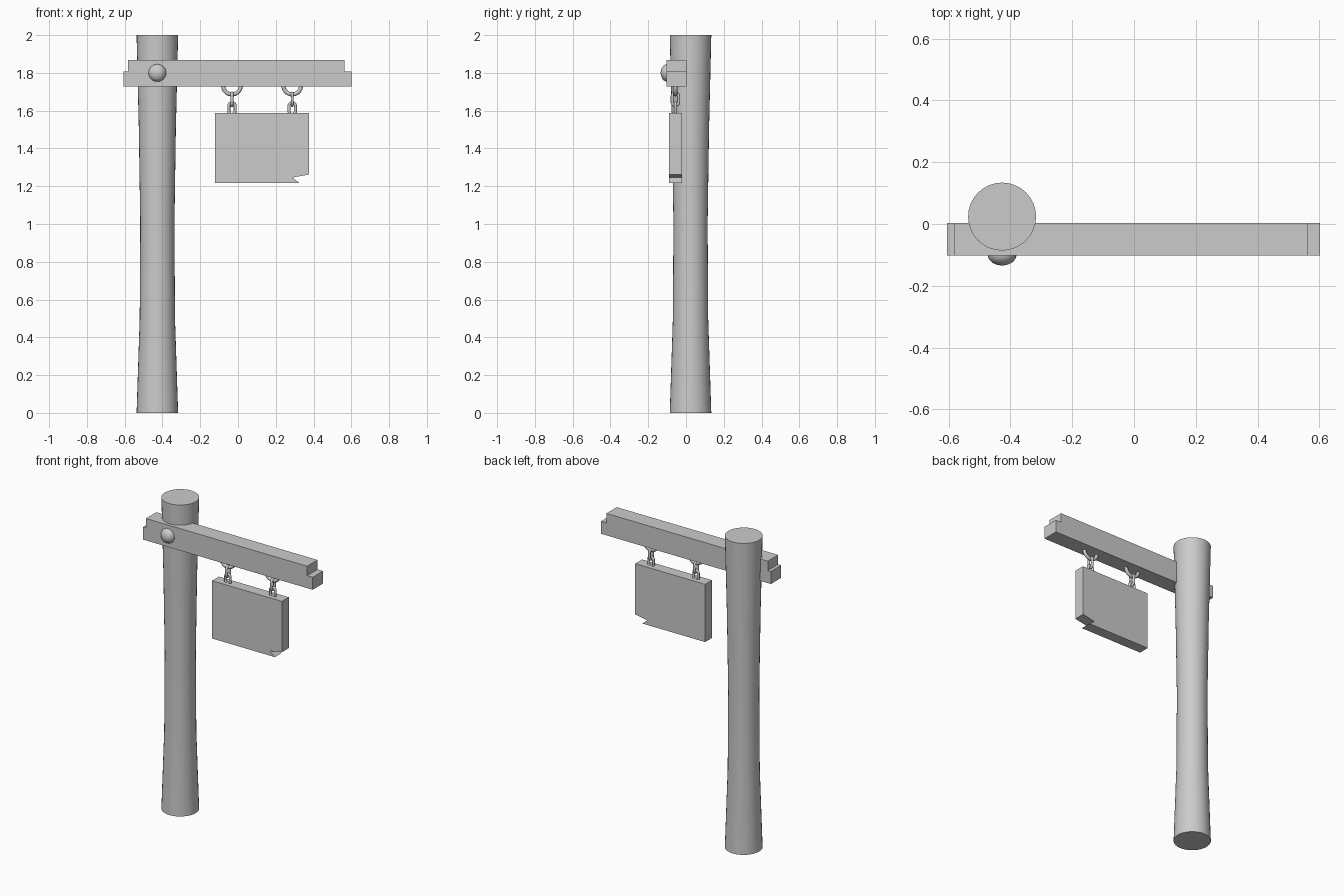
import bpy, bmesh, math

if "Cube" in bpy.data.objects:
    bpy.data.objects.remove(bpy.data.objects["Cube"])

def finish(name, bm, smooth=False):
    bmesh.ops.recalc_face_normals(bm, faces=bm.faces)
    me = bpy.data.meshes.new(name)
    bm.to_mesh(me)
    bm.free()
    ob = bpy.data.objects.new(name, me)
    bpy.context.collection.objects.link(ob)
    if smooth:
        bpy.ops.object.select_all(action='DESELECT')
        ob.select_set(True)
        bpy.context.view_layer.objects.active = ob
        bpy.ops.object.shade_smooth_by_angle(angle=math.radians(40))
    return ob

def slab(name, outline, y0, y1):
    """Extrude an x-z outline from y0 to y1."""
    bm = bmesh.new()
    face = bm.faces.new([bm.verts.new((x, y0, z)) for x, z in outline])
    ext = bmesh.ops.extrude_face_region(bm, geom=[face])
    for v in ext['geom']:
        if isinstance(v, bmesh.types.BMVert):
            v.co.y = y1
    return finish(name, bm)

def ring(name, loc, major, minor, turn=0, stretch=0):
    """Upright chain link; stretch adds a straight run between its two halves."""
    n, m = 24, 10
    bm = bmesh.new()
    rows = []
    for i in range(n):
        a = 2 * math.pi * (i + 0.5) / n
        row = []
        for j in range(m):
            b = 2 * math.pi * j / m
            r = major + minor * math.cos(b)
            x, y = r * math.cos(a), minor * math.sin(b)
            z = r * math.sin(a) + math.copysign(stretch, math.sin(a))
            if turn:
                x, y = -y, x
            row.append(bm.verts.new((loc[0] + x, loc[1] + y, loc[2] + z)))
        rows.append(row)
    for i in range(n):
        p, q = rows[i], rows[(i + 1) % n]
        for j in range(m):
            k = (j + 1) % m
            bm.faces.new((p[j], q[j], q[k], p[k]))
    return finish(name, bm, True)

PX, PY = -0.427, 0.024

# Post: round, with a gentle waist
bm = bmesh.new()
profile = [(0.11, 0), (0.0935, 0.5), (0.0905, 1.0), (0.098, 1.5), (0.11, 2.0)]
loops = []
for r, z in profile:
    loops.append([bm.verts.new((PX + r * math.cos(i * math.pi / 16),
                                PY + r * math.sin(i * math.pi / 16), z)) for i in range(32)])
for lo, hi in zip(loops, loops[1:]):
    for i in range(32):
        k = (i + 1) % 32
        bm.faces.new((lo[i], lo[k], hi[k], hi[i]))
bm.faces.new(loops[0])
bm.faces.new(loops[-1])
finish("post", bm, True)

# Crossbeam with stepped ends
slab("crossbeam", [(-0.605, 1.728), (0.602, 1.728), (0.602, 1.808), (0.563, 1.808),
                   (0.563, 1.869), (-0.583, 1.869), (-0.583, 1.808), (-0.605, 1.808)],
     -0.102, 0.003)

# Bolt head: domed
bm = bmesh.new()
bmesh.ops.create_uvsphere(bm, u_segments=24, v_segments=16, radius=0.047)
for v in bm.verts:
    x, y, z = v.co
    v.co = (PX + x, -0.098 - z * 0.77, 1.80 + y)
finish("bolt_head", bm, True)

# Sign board with a broken lower corner
slab("sign_board", [(-0.122, 1.217), (0.325, 1.217), (0.288, 1.246), (0.375, 1.262),
                    (0.375, 1.588), (-0.122, 1.588)], -0.09, -0.02)

# Hanging hardware on both sides
for side, x in (("left", -0.032), ("right", 0.287)):
    ring(f"beam_eye_{side}", (x, -0.056, 1.733), 0.047, 0.011)
    ring(f"upper_link_{side}", (x, -0.056, 1.66), 0.017, 0.008, 1, 0.016)
    ring(f"lower_link_{side}", (x, -0.056, 1.611), 0.017, 0.008, 0, 0.014)
